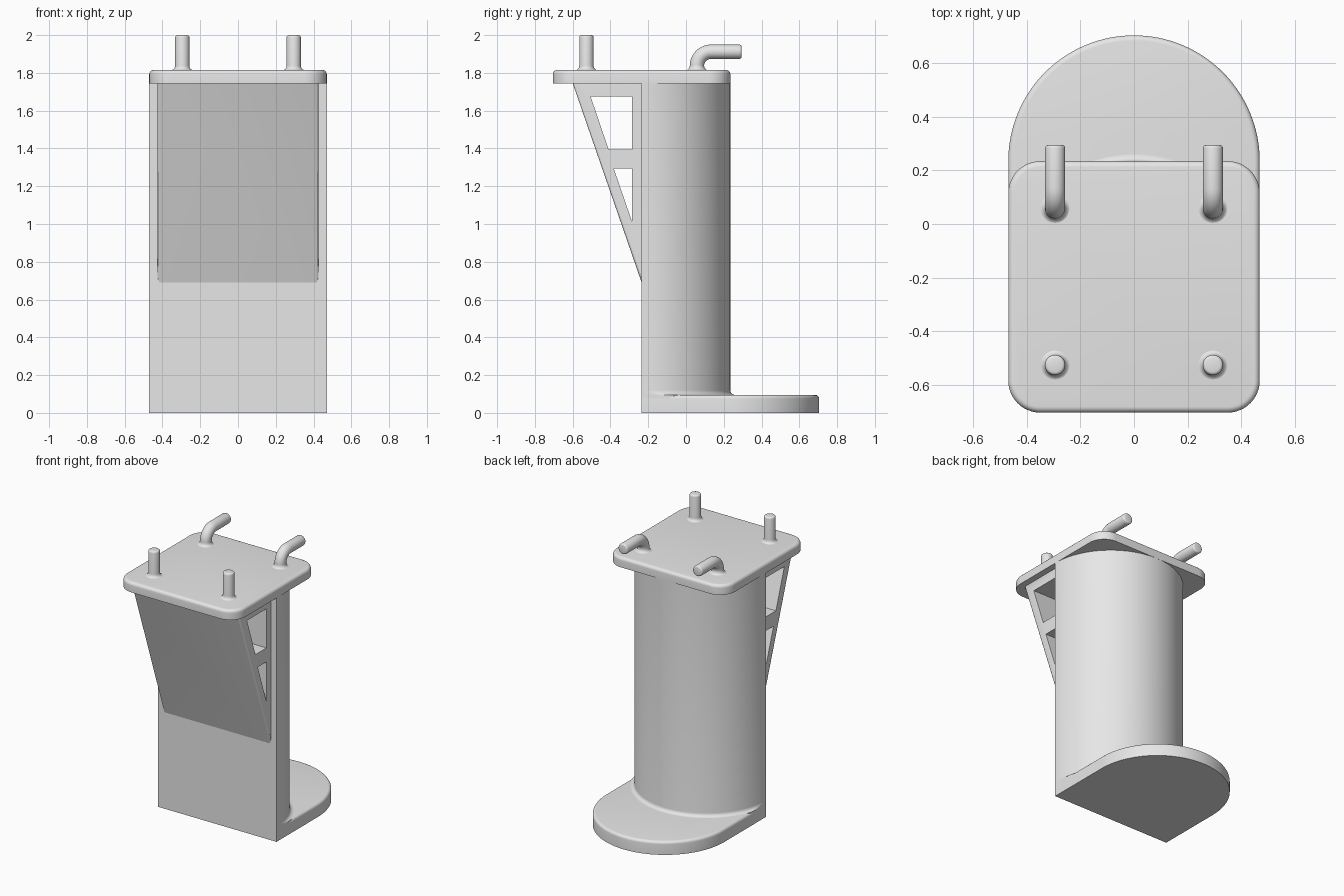
import bpy, bmesh
from math import sin, cos, pi, radians

cube = bpy.data.objects.get("Cube")
if cube:
    bpy.data.objects.remove(cube, do_unlink=True)

W = 0.47            # half width of the stand
FRONT = -W / 2      # flat front face
TOP = 1.745         # underside of the top plate

grey = bpy.data.materials.new("plain grey")
grey.use_nodes = True
grey.diffuse_color = (0.8, 0.8, 0.8, 1)
grey.node_tree.nodes["Principled BSDF"].inputs["Base Color"].default_value = (0.8, 0.8, 0.8, 1)


def finish(obj):
    bpy.ops.object.select_all(action='DESELECT')
    obj.select_set(True)
    bpy.context.view_layer.objects.active = obj
    bpy.ops.object.shade_smooth_by_angle(angle=radians(32))


def loft(name, rings):
    """Skin a list of equal-length closed rings and cap both ends."""
    bm = bmesh.new()
    loops = [[bm.verts.new(p) for p in ring] for ring in rings]
    n = len(loops[0])
    for a, b in zip(loops, loops[1:]):
        for i in range(n):
            j = (i + 1) % n
            bm.faces.new((a[i], a[j], b[j], b[i]))
    bm.faces.new(loops[0][::-1])
    bm.faces.new(loops[-1])
    bmesh.ops.remove_doubles(bm, verts=bm.verts, dist=1e-5)
    bmesh.ops.recalc_face_normals(bm, faces=bm.faces)
    mesh = bpy.data.meshes.new(name)
    bm.to_mesh(mesh)
    bm.free()
    mesh.materials.append(grey)
    obj = bpy.data.objects.new(name, mesh)
    bpy.context.collection.objects.link(obj)
    finish(obj)


def quarter(r, steps=5):
    """Inset and drop of a rounded edge, from its side up to its top."""
    return [(r * (1 - cos(a)), r * (1 - sin(a)))
            for a in (pi / 2 * i / steps for i in range(steps + 1))]


def arch(z, centre_y, r):
    """Flat front and round back, never wider than the stand."""
    pts = [(r * cos(pi * i / 64), centre_y + r * sin(pi * i / 64)) for i in range(65)]
    pts += [(-r, FRONT - 1e-4), (r, FRONT - 1e-4)]
    return [(max(-W, min(W, x)), y, z) for x, y in pts]


def rounded_square(z, inset, corner=0.12):
    pts = []
    for k, (sx, sy) in enumerate([(1, 1), (-1, 1), (-1, -1), (1, -1)]):
        for i in range(13):
            a = pi / 2 * (k + i / 12)
            pts.append((sx * (W - corner) + (corner - inset) * cos(a),
                        FRONT + sy * (W - corner) + (corner - inset) * sin(a), z))
    return pts


# Foot: arch-shaped slab with a softened top edge
BASE_H = 0.095
loft("foot", [arch(0, W / 2, W)] +
     [arch(BASE_H - d, W / 2, W - i) for i, d in quarter(0.02)])

# Column: half cylinder flared where it meets the foot
flare = 0.025
rings = [arch(0, FRONT, W + flare)]
rings += [arch(BASE_H + flare - d, FRONT, W + flare - i)
          for d, i in reversed([(flare - q, flare - p) for p, q in quarter(flare)][::-1])]
rings = [rings[0]] + [arch(BASE_H + flare * (1 - cos(a)), FRONT, W + flare * (1 - sin(a)))
                      for a in (pi / 2 * i / 5 for i in range(6))]
rings.append(arch(TOP + 0.01, FRONT, W))
loft("column", rings)

# Top plate
loft("top_plate", [rounded_square(TOP, 0)] +
     [rounded_square(1.815 - d, i) for i, d in quarter(0.022)])

# Bracket: wedge with two openings running through from side to side
curve = bpy.data.curves.new("bracket", 'CURVE')
curve.dimensions = '2D'
curve.fill_mode = 'BOTH'
curve.extrude = 0.425
for outline in ([(-0.6, TOP), (-0.2, TOP), (-0.2, 0.589)],
                [(-0.505, 1.675), (-0.285, 1.675), (-0.285, 1.395), (-0.41, 1.395)],
                [(-0.383, 1.295), (-0.285, 1.295), (-0.285, 1.01)]):
    spline = curve.splines.new('POLY')
    spline.points.add(len(outline) - 1)
    for p, (y, z) in zip(spline.points, outline):
        p.co = (y, z, 0, 1)
    spline.use_cyclic_u = True
bracket = bpy.data.objects.new("bracket", curve)
bracket.rotation_euler = (pi / 2, 0, pi / 2)
bpy.context.collection.objects.link(bracket)
bpy.ops.object.select_all(action='DESELECT')
bracket.select_set(True)
bpy.context.view_layer.objects.active = bracket
bpy.ops.object.convert(target='MESH')
bracket = bpy.context.view_layer.objects.active
bm = bmesh.new()
bm.from_mesh(bracket.data)
bmesh.ops.remove_doubles(bm, verts=bm.verts, dist=1e-5)
slope = [e for e in bm.edges if 1.18 < e.calc_length() < 1.3
         and abs(e.verts[0].co.z - e.verts[1].co.z) < 0.01]
bmesh.ops.bevel(bm, geom=slope, offset=0.012, segments=3, profile=0.5, affect='EDGES')
bmesh.ops.recalc_face_normals(bm, faces=bm.faces)
bm.to_mesh(bracket.data)
bm.free()
bracket.data.materials.clear()
bracket.data.materials.append(grey)
finish(bracket)


def circle(x, y, z, tilt, r):
    """Ring around a path heading up, tilted towards the back."""
    return [(x + r * cos(a), y + r * sin(a) * cos(tilt), z - r * sin(a) * sin(tilt))
            for a in (2 * pi * i / 32 for i in range(32))]


# Pegs at the front and bent hooks at the back, each with a flared root
R = 0.038
BEND = 0.075
for side, x in (("left", 0.295), ("right", -0.295)):
    def root(y):
        return [circle(x, y, 1.813 + 0.025 * (1 - cos(a)), 0, R + 0.025 * (1 - sin(a)))
                for a in (pi / 2 * i / 5 for i in range(6))]

    loft(side + "_front_peg", root(-0.527) +
         [circle(x, -0.527, 2.0 - d, 0, R - i) for i, d in quarter(0.012, 3)])

    y0, z0 = 0.058, 1.912 - BEND
    bend = [circle(x, y0 + BEND * (1 - cos(t)), z0 + BEND * sin(t), t, R)
            for t in (pi / 2 * i / 12 for i in range(13))]
    tip = [circle(x, 0.295 - d, z0 + BEND, pi / 2, R - i) for i, d in quarter(0.012, 3)]
    loft(side + "_back_hook", root(y0) + bend + tip)
